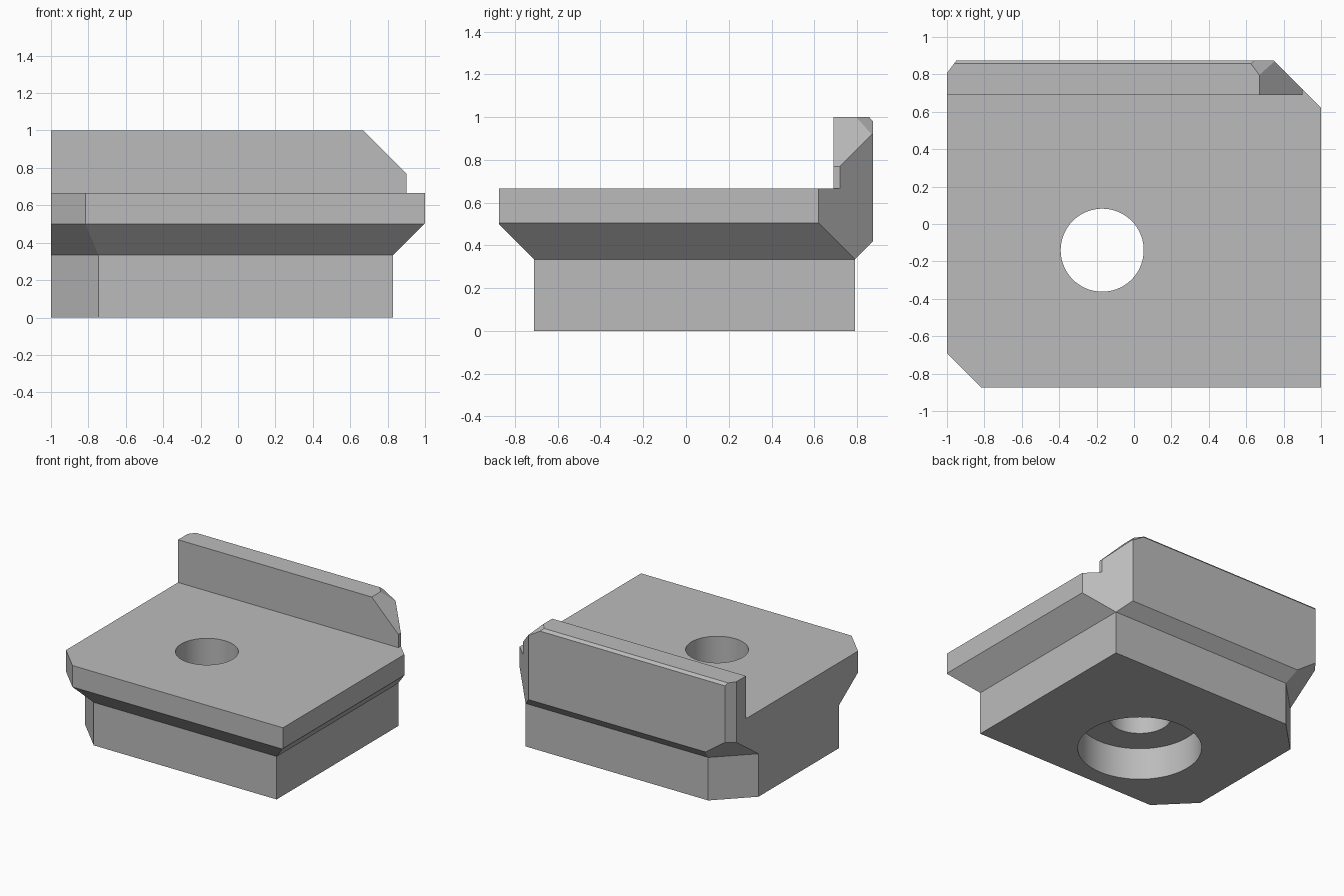
import bpy, bmesh
from math import radians
from mathutils import Vector

default = bpy.data.objects.get("Cube")
if default:
    bpy.data.objects.remove(default, do_unlink=True)

grey = bpy.data.materials.new("plain grey")
grey.use_nodes = True
grey.diffuse_color = (0.5, 0.5, 0.5, 1)
grey.node_tree.nodes["Principled BSDF"].inputs["Base Color"].default_value = (0.5, 0.5, 0.5, 1)

NECK, PLATE = 0.335, 0.667      # heights of the flare start and the plate top


def make_object(name, bm):
    bmesh.ops.recalc_face_normals(bm, faces=bm.faces)
    mesh = bpy.data.meshes.new(name)
    bm.to_mesh(mesh)
    bm.free()
    ob = bpy.data.objects.new(name, mesh)
    bpy.context.collection.objects.link(ob)
    mesh.materials.append(grey)
    return ob


def box(lo, hi):
    bm = bmesh.new()
    bmesh.ops.create_cube(bm, size=1)
    lo, hi = Vector(lo), Vector(hi)
    for v in bm.verts:
        v.co = (lo + hi) / 2 + v.co * (hi - lo)
    return bm


def slice_off(bm, point, normal):
    """Remove everything on the normal's side of a plane and cap the cut."""
    bmesh.ops.bisect_plane(bm, geom=bm.verts[:] + bm.edges[:] + bm.faces[:], dist=1e-4,
                           plane_co=point, plane_no=normal, clear_outer=True)
    bmesh.ops.holes_fill(bm, edges=[e for e in bm.edges if e.is_boundary])


def cylinder(name, radius, bottom, top):
    bm = bmesh.new()
    bmesh.ops.create_cone(bm, cap_ends=True, segments=72, radius1=radius, radius2=radius,
                          depth=top - bottom)
    bmesh.ops.translate(bm, vec=(-0.17, -0.14, (top + bottom) / 2), verts=bm.verts)
    return make_object(name, bm)


# Upper body: a block with vertical corner cuts
bm = box((-1, -0.875, NECK), (1, 0.875, 1))
slice_off(bm, (1, 0.62, 0), (1, 1, 0))
slice_off(bm, (-1, -0.69, 0), (-1, -1, 0))
slice_off(bm, (-1, 0.807, 0), (-0.068, 0.051, 0))

# Flared underside, sloping in to the neck at 45 degrees
diagonal = 2 ** 0.5
slice_off(bm, (0.83, 0, NECK), (1, 0, -1))
slice_off(bm, (0, -0.71, NECK), (0, -1, -1))
slice_off(bm, (0, 0.79, NECK), (0, 1, -1))
slice_off(bm, (-0.747, -0.71, NECK), (-1, -1, -diagonal))
slice_off(bm, (-0.745, 0.79, NECK), (-1, 1, -diagonal))

# Top edge bevel of the rear rail
slice_off(bm, (0, 0.857, 1), (0, 1, 0.9))

# Straight foot: the neck outline pulled down to the ground
neck = [f for f in bm.faces if all(abs(v.co.z - NECK) < 1e-3 for v in f.verts)]
pulled = bmesh.ops.extrude_face_region(bm, geom=neck)
bmesh.ops.delete(bm, geom=[f for f in neck if f.is_valid], context='FACES_ONLY')
for v in pulled["geom"]:
    if isinstance(v, bmesh.types.BMVert):
        v.co.z = 0
body = make_object("clamp_block", bm)

# Cutters: plate recess, sloped rail end, rail corner bevel, stepped hole
cutters = [make_object("recess_cutter", box((-2, -2, PLATE), (2, 0.69, 2)))]

end = box((0.5, 0.5, PLATE), (1.5, 1.5, 1.5))
slice_off(end, (0.9, 0, 0.77), (-1, 0, -1))
cutters.append(make_object("rail_slope_cutter", end))
cutters.append(make_object("rail_end_cutter", box((0.9, 0.5, PLATE), (1.5, 1.5, 1.4))))

corner = box((0.3, 0.6, 0.8), (1.2, 1.2, 1.3))
slice_off(corner, (0.66, 0.81, 1), (-0.376, -0.28, -0.627))
cutters.append(make_object("rail_corner_cutter", corner))

cutters.append(cylinder("bolt_hole_cutter", 0.222, -0.1, 1.2))
cutters.append(cylinder("counterbore_cutter", 0.44, -0.1, 0.25))

bpy.context.view_layer.objects.active = body
for cutter in cutters:
    cutter.hide_render = True
    mod = body.modifiers.new(cutter.name, 'BOOLEAN')
    mod.operation, mod.solver, mod.object = 'DIFFERENCE', 'EXACT', cutter
    bpy.ops.object.modifier_apply(modifier=mod.name)
for cutter in cutters:
    bpy.data.objects.remove(cutter, do_unlink=True)

# Smooth hole walls, crisp edges elsewhere
bpy.ops.object.select_all(action='DESELECT')
body.select_set(True)
bpy.ops.object.shade_smooth_by_angle(angle=radians(15))
